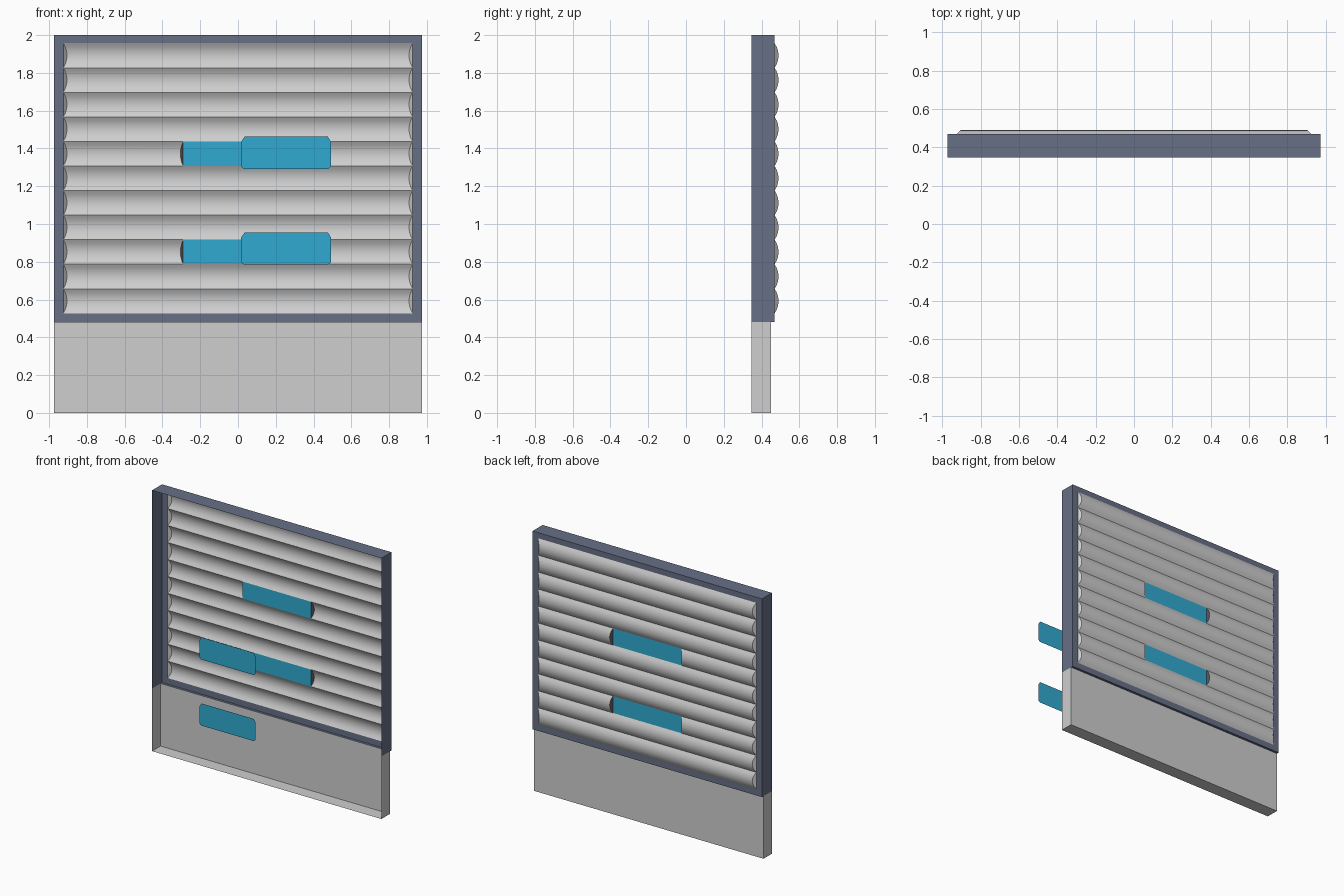
import bpy, bmesh, math

if "Cube" in bpy.data.objects:
    bpy.data.objects.remove(bpy.data.objects["Cube"])

def material(name, rgb):
    m = bpy.data.materials.new(name)
    m.diffuse_color = (*rgb, 1)
    m.use_nodes = True
    m.node_tree.nodes["Principled BSDF"].inputs["Base Color"].default_value = m.diffuse_color
    return m

GREY = material("light_grey", (0.62, 0.62, 0.62))
SLATE = material("slate_blue", (0.135, 0.16, 0.24))
BLUE = material("bright_blue", (0.03, 0.40, 0.64))
DARK = material("dark_grey", (0.08, 0.08, 0.09))

W = 0.973               # half width of the whole panel
IN = 0.925              # half width of the opening
FRONT, BACK, LOW_BACK = 0.348, 0.469, 0.45
Z0, Z1 = 0.48, 2.0      # frame bottom and top
S0, S1, N = 0.527, 1.957, 11   # slat field and slat count
BULGE, SEG = 0.021, 6
PITCH = (S1 - S0) / N
WIN = 0.29              # half width of the blue windows
WINDOW_ROWS = (2, 6)

def build(name, faces, mats, facing=None, smooth=False):
    """faces: list of (points, material index, wanted normal or None)."""
    bm = bmesh.new()
    for pts, mi, want in faces:
        f = bm.faces.new([bm.verts.new(p) for p in pts])
        f.material_index = mi
        f.normal_update()
        if want and sum(a * b for a, b in zip(f.normal, want)) < 0:
            f.normal_flip()
    bmesh.ops.remove_doubles(bm, verts=bm.verts, dist=1e-5)
    me = bpy.data.meshes.new(name)
    bm.to_mesh(me)
    bm.free()
    for m in mats:
        me.materials.append(m)
    ob = bpy.data.objects.new(name, me)
    bpy.context.collection.objects.link(ob)
    if smooth:
        bpy.ops.object.select_all(action='DESELECT')
        ob.select_set(True)
        bpy.context.view_layer.objects.active = ob
        bpy.ops.object.shade_smooth_by_angle(angle=math.radians(25))
    return ob

def rect_x(x, y0, y1, z0, z1):
    return [(x, y0, z0), (x, y1, z0), (x, y1, z1), (x, y0, z1)]

def rect_y(y, x0, x1, z0, z1):
    return [(x0, y, z0), (x1, y, z0), (x1, y, z1), (x0, y, z1)]

def rect_z(z, x0, x1, y0, y1):
    return [(x0, y0, z), (x1, y0, z), (x1, y1, z), (x0, y1, z)]

RIGHT, LEFT, REAR, UP, DOWN = (1, 0, 0), (-1, 0, 0), (0, 1, 0), (0, 0, 1), (0, 0, -1)

# lower panel: shell open at the front
build("lower_panel", [
    (rect_y(LOW_BACK, -W, W, 0, Z0), 0, REAR),
    (rect_x(W, FRONT, LOW_BACK, 0, Z0), 0, RIGHT),
    (rect_x(-W, FRONT, LOW_BACK, 0, Z0), 0, LEFT),
    (rect_z(0, -W, W, FRONT, LOW_BACK), 0, DOWN),
], [GREY])

# frame: side and top walls, rear rim and a small lip above the lower panel
build("frame", [
    (rect_x(W, FRONT, BACK, Z0, Z1), 0, RIGHT),
    (rect_x(-W, FRONT, BACK, Z0, Z1), 0, LEFT),
    (rect_z(Z1, -W, W, FRONT, BACK), 0, UP),
    (rect_z(Z0, -W, W, LOW_BACK, BACK), 0, DOWN),
    (rect_y(BACK, -W, -IN, Z0, Z1), 0, REAR),
    (rect_y(BACK, IN, W, Z0, Z1), 0, REAR),
    (rect_y(BACK, -IN, IN, Z0, S0), 0, REAR),
    (rect_y(BACK, -IN, IN, S1, Z1), 0, REAR),
], [SLATE])

def slat_piece(z, xa, sa, xb, sb, mat_a=0, mat_b=0):
    """Curved sheet from xa to xb; its slanted ends shift by sa, sb at full bulge."""
    half = PITCH / 2
    r = (half ** 2 + BULGE ** 2) / (2 * BULGE)
    top = math.asin(half / r)
    a, b = [], []
    for i in range(SEG + 1):
        t = -top + 2 * top * i / SEG
        d = r * math.cos(t) - (r - BULGE)
        pz = z + half + r * math.sin(t)
        a.append((xa + sa * d / BULGE, BACK + d, pz))
        b.append((xb + sb * d / BULGE, BACK + d, pz))
    faces = [([a[i], a[i + 1], b[i + 1], b[i]], 0, REAR) for i in range(SEG)]
    return faces + [(a, mat_a, REAR), (b, mat_b, REAR)]

# slats, two of them interrupted by a flat blue window with dark ends
for k in range(N):
    z = S0 + k * PITCH
    if k in WINDOW_ROWS:
        faces = slat_piece(z, -IN, 0.02, -WIN, -0.015, 0, 1)
        faces += slat_piece(z, WIN, 0.015, IN, -0.02, 1, 0)
        build(f"window_{k}", [(rect_y(BACK, -WIN, WIN, z, z + PITCH), 0, REAR)], [BLUE])
    else:
        faces = slat_piece(z, -IN, 0.02, IN, -0.02)
    build(f"slat_{k}", faces, [GREY, DARK], smooth=True)

# flat blue plates standing free in front
for k, z in enumerate((0.785, 1.292)):
    outline = [(0.03, 0), (0.478, 0), (0.493, 0.013), (0.493, 0.142),
               (0.476, 0.17), (0.035, 0.17), (0.016, 0.142), (0.016, 0.013)]
    build(f"front_plate_{k}", [([(x, -0.49, z + h) for x, h in outline], 0, (0, -1, 0))], [BLUE])
